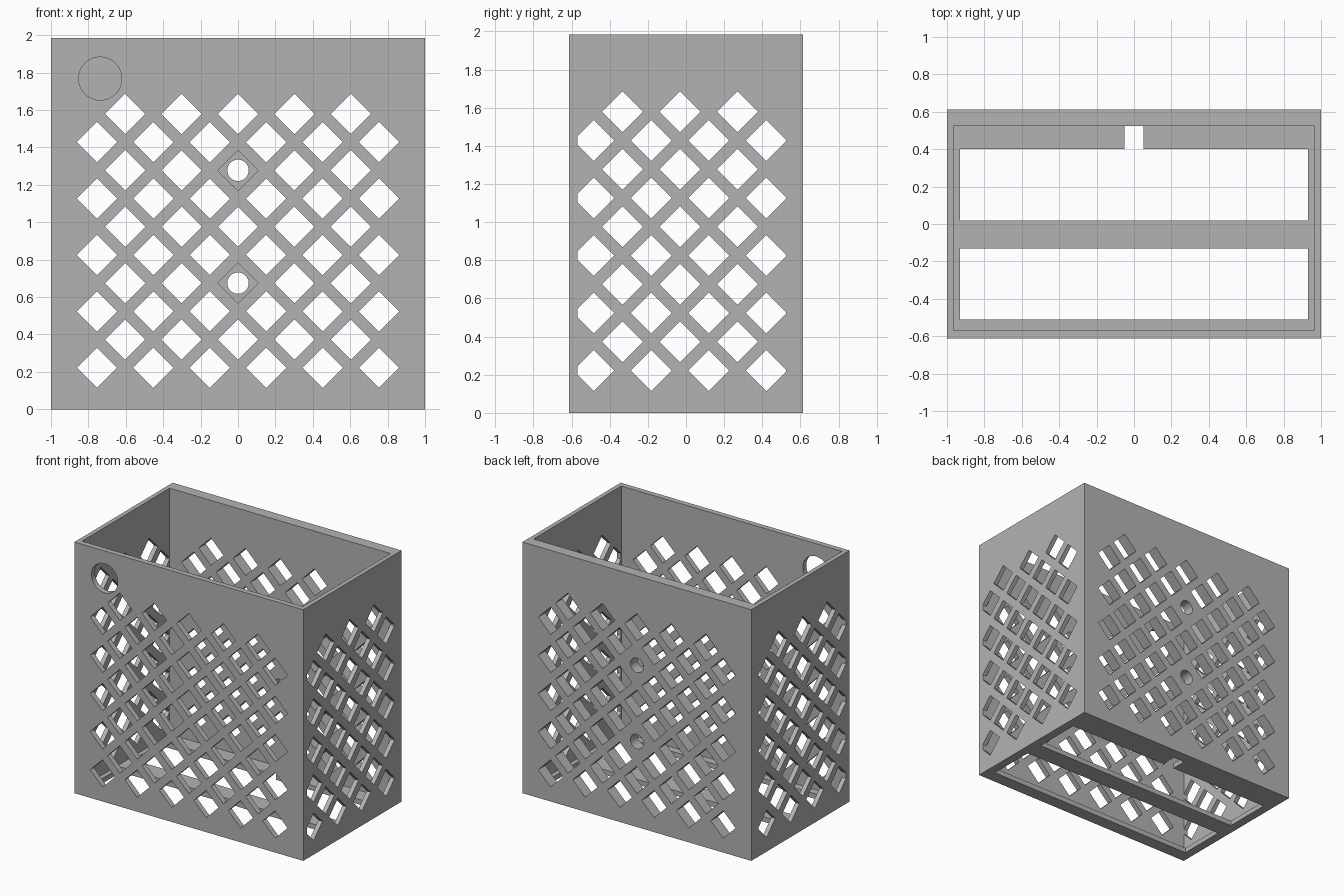
import bpy, bmesh, math
from mathutils import Vector

if "Cube" in bpy.data.objects:
    bpy.data.objects.remove(bpy.data.objects["Cube"])

W, D, H = 1.0, 0.613, 1.984              # half width, half depth, height
IX, IY0, IY1 = 0.965, -0.57, 0.525       # inner cavity limits
FLOOR = 0.04
STEP, R = 0.1508, 0.108                  # lattice half pitch, diamond half diagonal
Z0 = 0.222                               # lowest lattice row

grey = bpy.data.materials.new("grey plastic")
grey.diffuse_color = (0.45, 0.45, 0.45, 1)
grey.use_nodes = True
grey.node_tree.nodes["Principled BSDF"].inputs["Base Color"].default_value = grey.diffuse_color


def box(bm, lo, hi):
    vs = bmesh.ops.create_cube(bm, size=1)["verts"]
    for v in vs:
        v.co = [lo[i] + (v.co[i] + 0.5) * (hi[i] - lo[i]) for i in range(3)]


def prism(bm, pts, axis, a, b):
    """Extrude a (u, z) outline along x or y from a to b."""
    place = lambda u, z, t: Vector((u, t, z) if axis == "y" else (t, u, z))
    lo = [bm.verts.new(place(u, z, a)) for u, z in pts]
    hi = [bm.verts.new(place(u, z, b)) for u, z in pts]
    n = len(pts)
    faces = [bm.faces.new(lo), bm.faces.new(hi[::-1])]
    faces += [bm.faces.new((lo[i], hi[i], hi[(i + 1) % n], lo[(i + 1) % n])) for i in range(n)]
    bmesh.ops.recalc_face_normals(bm, faces=faces)


def circle(u, z, r, n=48):
    return [(u + r * math.cos(math.tau * i / n), z + r * math.sin(math.tau * i / n)) for i in range(n)]


def diamond(u, z, lo=-9, hi=9):
    """Diamond outline, its side corners trimmed to lo..hi."""
    pts = [(u, z - R), (u, z + R)]
    right, left = min(u + R, hi), max(u - R, lo)
    dr, dl = u + R - right, left - (u - R)
    rs = [(right, z - dr), (right, z + dr)] if dr > 1e-4 else [(right, z)]
    ls = [(left, z + dl), (left, z - dl)] if dl > 1e-4 else [(left, z)]
    return [pts[0]] + rs + [pts[1]] + ls


def to_object(bm, name):
    me = bpy.data.meshes.new(name)
    bm.to_mesh(me)
    bm.free()
    ob = bpy.data.objects.new(name, me)
    bpy.context.collection.objects.link(ob)
    return ob


def cut(ob, bm):
    cutter = to_object(bm, "cutter")
    cutter.hide_render = True
    mod = ob.modifiers.new("cut", "BOOLEAN")
    mod.operation, mod.solver, mod.object = "DIFFERENCE", "EXACT", cutter
    bpy.context.view_layer.objects.active = ob
    bpy.ops.object.modifier_apply(modifier=mod.name)
    bpy.data.objects.remove(cutter)


# Outer block
bm = bmesh.new()
box(bm, (-W, -D, 0), (W, D, H))
basket = to_object(bm, "basket")

# Hollow inside, open at the top
bm = bmesh.new()
box(bm, (-IX, IY0, FLOOR), (IX, IY1, H + 0.2))
cut(basket, bm)

# Two long floor openings
bm = bmesh.new()
for y0, y1 in ((-0.51, -0.13), (0.02, 0.40)):
    box(bm, (-0.93, y0, -0.1), (0.93, y1, 0.1))
cut(basket, bm)

# Small notch in the floor at the back
bm = bmesh.new()
box(bm, (-0.05, 0.3, -0.1), (0.05, IY1, 0.1))
cut(basket, bm)

# Lattice and round holes of all four walls
bm = bmesh.new()
for row in range(10):
    z = Z0 + row * STEP
    odd = row % 2
    for i in (range(-4, 5, 2) if odd else range(-5, 6, 2)):
        x = i * STEP
        prism(bm, diamond(x, z), "y", -0.7, -0.5)
        if i == 0 and row in (3, 7):     # screw holes replace two back diamonds
            prism(bm, circle(0, z, 0.057), "y", 0.48, 0.7)
        else:
            prism(bm, diamond(x, z), "y", 0.48, 0.7)
    for i in (range(-2, 3, 2) if odd else range(-3, 4, 2)):
        for s in (-1, 1):
            prism(bm, diamond(-0.031 + i * STEP, z, IY0 + 0.001, IY1 - 0.001), "x", s * 0.92, s * 1.1)
prism(bm, circle(-0.737, 1.768, 0.115, 64), "y", -0.7, -0.5)
cut(basket, bm)

basket.data.materials.clear()
basket.data.materials.append(grey)
for o in bpy.context.selected_objects:
    o.select_set(False)
basket.select_set(True)
bpy.context.view_layer.objects.active = basket
bpy.ops.object.shade_smooth_by_angle(angle=math.radians(30))
